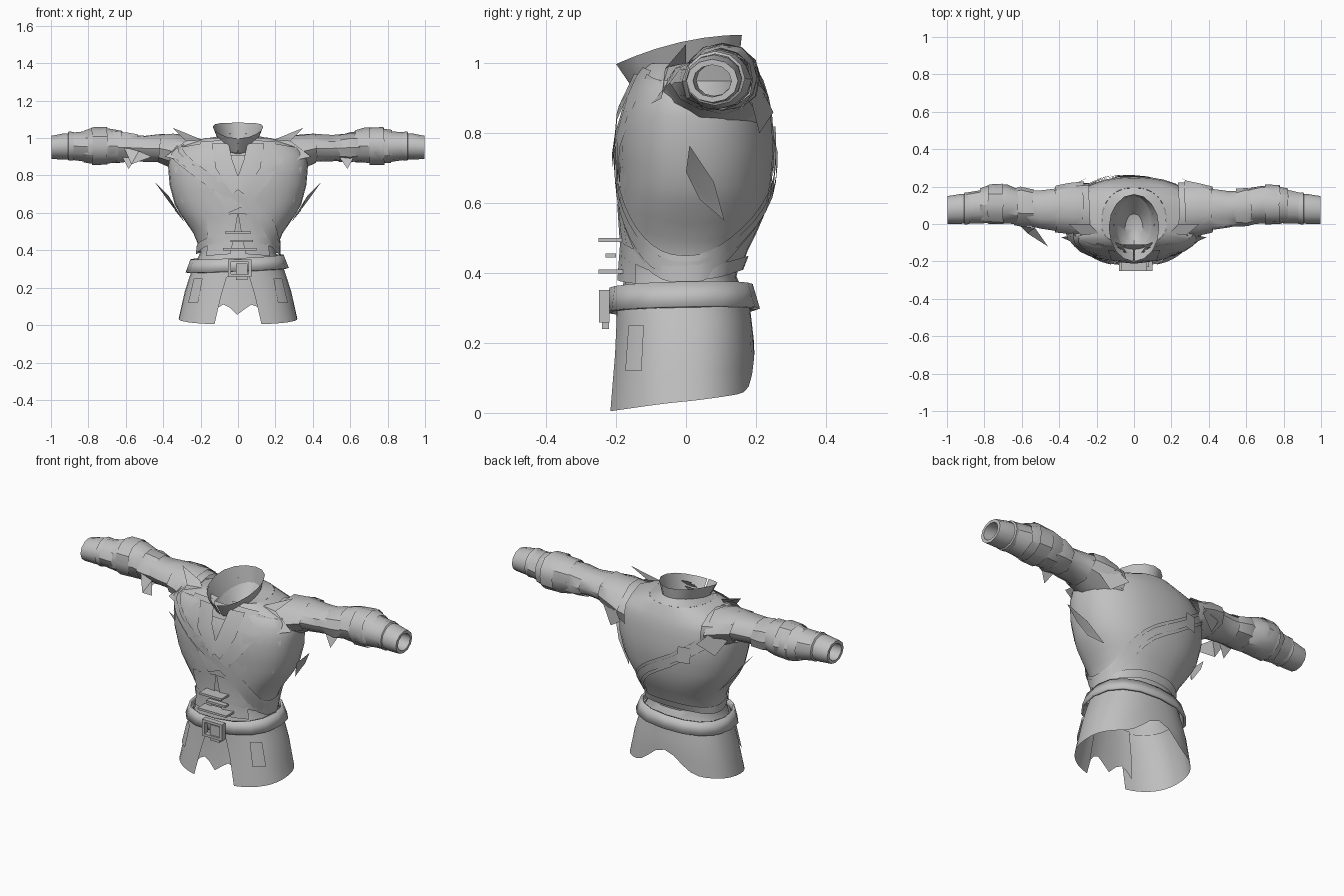
import bpy, bmesh, math, random
from math import sin, cos, pi
from mathutils import Vector

random.seed(4)
if "Cube" in bpy.data.objects:
    bpy.data.objects.remove(bpy.data.objects["Cube"])

GREY = (0.53, 0.53, 0.53, 1)
cloth = bpy.data.materials.new("grey cloth")
cloth.use_nodes = True
cloth.diffuse_color = GREY
cloth.node_tree.nodes["Principled BSDF"].inputs["Base Color"].default_value = GREY

# Body outline: height, half width, front depth, back depth
BODY = [(0.0, .325, .228, .20), (.2, .28, .205, .195), (.33, .235, .198, .18), (.40, .205, .18, .148),
        (.47, .22, .175, .175), (.55, .275, .18, .215), (.63, .33, .185, .238), (.75, .362, .193, .25),
        (.85, .37, .185, .243), (.92, .36, .155, .23), (.97, .31, .13, .21), (1.0, .17, .11, .19)]


def outline(z):
    z = min(max(z, 0), 1)
    for a, b in zip(BODY, BODY[1:]):
        if z <= b[0]:
            f = (z - a[0]) / (b[0] - a[0])
            return [p + (q - p) * f for p, q in zip(a[1:], b[1:])]


def body(t, z, off=0.0):
    """Point on the body; t = 0 is the front, pi / 2 is the left."""
    w, front, back = outline(z)
    s, c = sin(t), cos(t)
    soft = lambda v: math.copysign(abs(v) ** .86, v)
    return ((w + off) * soft(s), -((front if c > 0 else back) + off) * soft(c), z)


def make(name, verts, faces, angle=35):
    me = bpy.data.meshes.new(name)
    me.from_pydata([tuple(v) for v in verts], [], faces)
    me.materials.append(cloth)
    ob = bpy.data.objects.new(name, me)
    bpy.context.collection.objects.link(ob)
    bm = bmesh.new()
    bm.from_mesh(me)
    bmesh.ops.remove_doubles(bm, verts=bm.verts, dist=.0005)
    bmesh.ops.recalc_face_normals(bm, faces=bm.faces)
    bm.to_mesh(me)
    bm.free()
    bpy.ops.object.select_all(action='DESELECT')
    ob.select_set(True)
    bpy.context.view_layer.objects.active = ob
    bpy.ops.object.shade_smooth_by_angle(angle=math.radians(angle))
    return ob


def grid(name, rows, keep=lambda p: True):
    """Sheet of quads through rows of points."""
    n = len(rows[0])
    verts = [p for r in rows for p in r]
    faces = []
    for i in range(len(rows) - 1):
        for j in range(n - 1):
            f = (i * n + j, i * n + j + 1, (i + 1) * n + j + 1, (i + 1) * n + j)
            if keep(sum((Vector(verts[k]) for k in f), Vector()) / 4):
                faces.append(f)
    return make(name, verts, faces)


def patch(name, t0, t1, lo, hi, off, nt, nz, keep=lambda p: True):
    """Cloth laid round the body between two height rules."""
    ts = [t0 + (t1 - t0) * j / nt for j in range(nt + 1)]
    return grid(name, [[body(t, lo(t) + (hi(t) - lo(t)) * i / nz, off) for t in ts]
                       for i in range(nz + 1)], keep)


def drape(name, edge_a, edge_b, off, side=1, across=3):
    """Panel on the chest between two (x, z) edges; it stands off the body by off."""
    rows = []
    for (ax, az), (bx, bz) in zip(edge_a, edge_b):
        row = []
        for k in range(across + 1):
            x, z = ax + (bx - ax) * k / across, az + (bz - az) * k / across
            w, front, _ = outline(z)
            c = max(0, 1 - min(1, abs(x) / (w + off)) ** 2) ** .5
            row.append((x * side, -(front + off) * c ** .86, z))
        rows.append(row)
    return grid(name, rows)


def box(name, centre, size):
    bpy.ops.mesh.primitive_cube_add(size=1, location=centre)
    ob = bpy.context.object
    ob.name = name
    ob.scale = size
    ob.data.materials.append(cloth)
    return ob


def level(z):
    return lambda t: z


# Inner shirt, jacket with an open neck, and its rolled hem
patch("shirt", 0, 2 * pi, level(.30), level(.48), -.008, 24, 4)
patch("shirt_front", -.7, .7, level(.48), level(.97), -.02, 8, 5)
patch("jacket", 0, 2 * pi, lambda t: .42 - .03 * sin(t) ** 2 + .04 * max(0, cos(t)), level(1.0), .004, 32, 12,
      lambda p: p.y > 0 or abs(p.x) > (p.z - .80) * .4)
patch("jacket_hem", 0, 2 * pi, lambda t: .41 - .03 * sin(t) ** 2 + .04 * max(0, cos(t)),
      lambda t: .45 - .03 * sin(t) ** 2 + .04 * max(0, cos(t)), .012, 32, 1)


# Skirt: open at the front, notched at the back
def skirt_hem(t):
    back = max(0, -cos(t))
    return .033 - .03 * max(0, cos(t)) + .028 * back + .11 * back ** 16


ts = [.02 + (2 * pi - .04) * j / 36 for j in range(37)]
rows = []
for i in range(5):
    f = i / 4
    gap = .32 * (1 - f) ** .45
    row = []
    for t in ts:
        u = pi + (t - pi) * (pi - gap) / pi
        h = skirt_hem(u)
        row.append(body(u, h + (.33 - h) * f))
    rows.append(row)
grid("skirt", rows)
patch("skirt_front_flap", -.44, .42, lambda t: .05 + .06 * abs(sin(7 * t)), level(.31), -.02, 8, 2)
for name, side in (("left", 1), ("right", -1)):
    patch(name + "_skirt_pocket", side * .72, side * 1.02, level(.12), level(.25), .008, 3, 1)

# Slightly tilted belt with thickness, and its buckle
thick = patch("belt", 0, 2 * pi, lambda t: .292 + .012 * sin(t) - .005 * cos(t),
              lambda t: .362 + .012 * sin(t) - .005 * cos(t), .022, 16, 1).modifiers.new("thick", 'SOLIDIFY')
thick.thickness, thick.offset = .012, 0
for x in (-.045, .065):
    box("buckle_side", (x, -.234, .305), (.016, .03, .09))
for z in (.265, .345):
    box("buckle_bar", (.01, -.234, z), (.126, .03, .014))
box("belt_tongue", (.02, -.23, .285), (.06, .02, .09))

# Front ties
for x, z, length, depth in ((0, .495, .14, .07), (.01, .405, .18, .07), (.02, .45, .12, .03)):
    box("front_tie", (x, -.215, z), (length, depth, .012))

# Sash round the body, with a small patch behind
for edge, off in ((.04, .011), (.022, .016)):
    patch("sash", 0, 2 * pi, lambda t: .68 - edge - .27 * sin(t), lambda t: .68 + edge - .27 * sin(t), off, 40, 1)
patch("sash_patch", 3.42, 3.62, level(.73), level(.82), .02, 2, 1)

# Lapels, chest panels and shoulder flaps, each mirrored
for name, side in (("left", 1), ("right", -1)):
    drop = .02 * side
    drape(name + "_lapel", [(.07, .99), (.06, .92), (.02, .80), (-.04, .66 + drop)],
          [(.20, .98), (.24, .88), (.16, .76), (.05, .62 + drop)], .014, side)
    drape(name + "_lapel_fold", [(.05, .97), (.03, .88), (-.02, .74)],
          [(.14, .97), (.12, .84), (.03, .70)], .02, side)
    drape(name + "_chest_panel", [(.20, .97), (.19, .84), (.10, .68), (.02, .55)],
          [(.31, .95), (.34, .84), (.30, .66), (.16, .50)], .009, side)
    drape(name + "_waist_panel", [(.0, .60), (.02, .48), (.04, .38)],
          [(.17, .58), (.16, .46), (.17, .37)], .014, side)
    s = lambda pts: [(x * side, y, z) for x, y, z in pts]
    make(name + "_shoulder_flap", s([(.19, -.05, .99), (.24, .0, 1.0), (.35, .0, 1.055), (.28, -.06, .985),
                                     (.39, -.07, .90), (.26, -.13, .87)]),
         [(0, 1, 2, 3), (0, 3, 4, 5)])
    make(name + "_side_flap", s([(.285, .11, .55), (.335, .04, .61), (.37, .0, .69), (.445, .01, .765),
                                 (.37, .08, .66)]),
         [(0, 1, 2, 4), (2, 3, 4)])


# Collar: flared ring, high behind and pointed in front
def collar(t, f):
    low = Vector((.095 * sin(t), -.15 * cos(t), .96 - .035 * cos(t)))
    top = Vector((.135 * sin(t), -.02 - .18 * cos(t), 1.04 - .042 * cos(t) + .02 * sin(t) ** 2))
    return low.lerp(top, f)


def collar_row(f):
    return [collar(.03 + (2 * pi - .06) * j / 16, f) for j in range(17)]


grid("collar", [collar_row(f) for f in (0, .5, 1)])
# Yoke closing the shoulders up to the collar, and the lining down inside the neck
yoke = [.35 + (2 * pi - .7) * j / 20 for j in range(21)]
grid("yoke", [[body(t, 1.0, .004) for t in yoke], [collar(t, .35) for t in yoke]])
grid("neck_lining", [collar_row(0), [(p.x * .5, p.y * .5 - .02, .88) for p in collar_row(0)],
                     [(0, -.02, .86)] * 17])


# Sleeves: rings are x, centre y, centre z, half depth, half height
def tube(name, rings, side, rough=0.0, sides=12):
    rows = []
    for x, cy, cz, ry, rz in rings:
        row = []
        for j in range(sides):
            a, k = 2 * pi * j / sides, 1 + random.uniform(-rough, rough)
            row.append((side * (x + random.uniform(-rough, rough) * .1), cy + ry * k * cos(a), cz + rz * k * sin(a)))
        rows.append(row + row[:1])
    return grid(name, rows)


for name, side in (("left", 1), ("right", -1)):
    tube(name + "_sleeve", [(.24, .07, .89, .155, .11), (.31, .075, .91, .145, .095), (.40, .08, .945, .115, .075),
                            (.50, .08, .945, .10, .07), (.60, .09, .95, .09, .072), (.72, .1, .955, .09, .08),
                            (.86, .09, .955, .078, .07)], side, .05)
    tube(name + "_shoulder_cap", [(.27, .075, .908, .15, .108), (.35, .08, .93, .135, .095),
                                  (.42, .08, .945, .12, .078)], side, .06, 10)
    tube(name + "_elbow_wrap", [(.54, .09, .945, .10, .075), (.60, .09, .95, .105, .083),
                                (.645, .095, .95, .095, .08)], side, .08, 10)
    tube(name + "_forearm_wrap", [(.62, .095, .955, .095, .085), (.68, .105, .958, .10, .095),
                                  (.76, .105, .958, .104, .098), (.82, .1, .955, .092, .085)], side, .06)
    tube(name + "_forearm_band", [(.70, .105, .958, .108, .10), (.78, .105, .958, .106, .1)], side, .04)
    tube(name + "_wrist_cover", [(.80, .095, .955, .09, .083), (.90, .085, .957, .08, .073)], side, .04)
    tube(name + "_cuff", [(.86, .085, .957, .077, .07), (.93, .08, .955, .08, .07), (.998, .075, .95, .074, .062),
                          (.998, .075, .95, .055, .046), (.90, .08, .952, .05, .045)], side)
    tube(name + "_cuff_band", [(.88, .083, .957, .083, .076), (.905, .083, .957, .086, .078),
                               (.91, .083, .957, .077, .07)], side)
    # Torn cloth on the sleeve
    make(name + "_sleeve_tatter", [(side * x, y, z) for x, y, z in
                                   ((.62, .02, .90), (.54, .02, .90), (.585, .0, .835))], [(0, 1, 2)])
    make(name + "_back_tatter", [(side * x, y, z) for x, y, z in
                                 ((.34, .20, .96), (.41, .18, .92), (.33, .21, .80), (.24, .25, .86))],
         [(0, 1, 2, 3)])
make("right_front_tatter", [(-.61, -.01, .95), (-.53, -.02, .93), (-.57, -.05, .86), (-.46, -.12, .90)],
     [(0, 1, 2), (1, 2, 3)])
